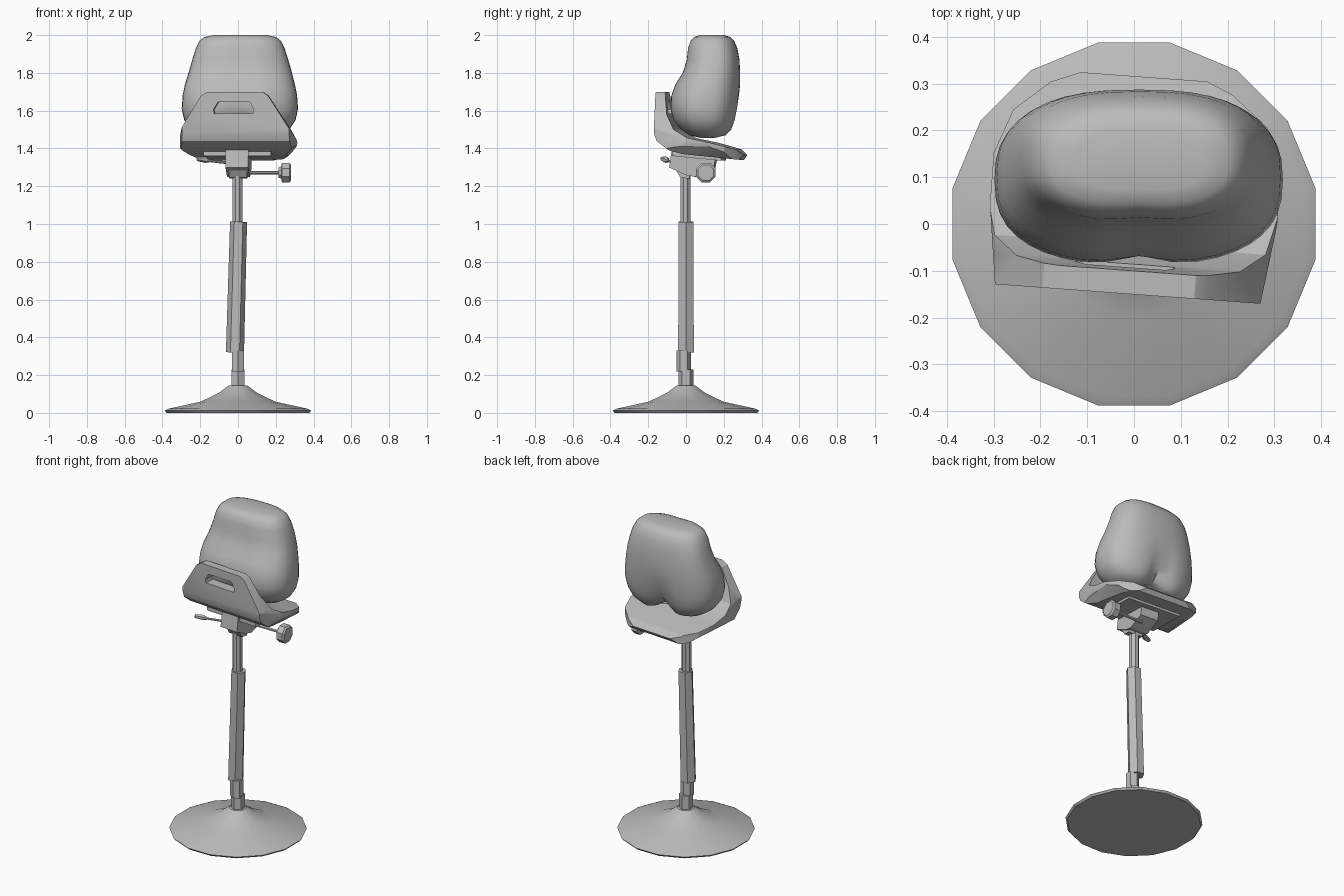
import bpy, bmesh
from math import sin, cos, pi, radians, copysign, exp
from mathutils import Vector, Matrix

if "Cube" in bpy.data.objects:
    bpy.data.objects.remove(bpy.data.objects["Cube"])

grey = bpy.data.materials.new("light grey")
grey.use_nodes = True
grey.diffuse_color = (0.5, 0.5, 0.5, 1)
grey.node_tree.nodes["Principled BSDF"].inputs["Base Color"].default_value = (0.5, 0.5, 0.5, 1)


def finish(bm, name, smooth=None):
    bmesh.ops.recalc_face_normals(bm, faces=bm.faces)
    mesh = bpy.data.meshes.new(name)
    bm.to_mesh(mesh)
    bm.free()
    obj = bpy.data.objects.new(name, mesh)
    bpy.context.collection.objects.link(obj)
    mesh.materials.append(grey)
    if smooth:
        activate(obj)
        bpy.ops.object.shade_smooth_by_angle(angle=radians(smooth))
    return obj


def activate(obj):
    bpy.ops.object.select_all(action='DESELECT')
    obj.select_set(True)
    bpy.context.view_layer.objects.active = obj


def loft(name, rings, smooth=None):
    """Skin a stack of equal-length rings and cap both ends."""
    bm = bmesh.new()
    loops = [[bm.verts.new(p) for p in ring] for ring in rings]
    n = len(loops[0])
    for a, b in zip(loops, loops[1:]):
        for i in range(n):
            bm.faces.new((a[i], a[(i + 1) % n], b[(i + 1) % n], b[i]))
    bm.faces.new(loops[0])
    bm.faces.new(loops[-1])
    return finish(bm, name, smooth)


def prism(name, points, axis, lo, hi):
    """Extrude a 2D profile along axis x, y or z."""
    def place(p, d):
        return {'x': (d, p[0], p[1]), 'y': (p[0], d, p[1]), 'z': (p[0], p[1], d)}[axis]
    return loft(name, [[place(p, d) for p in points] for d in (lo, hi)])


def tube(name, stations, sides=8, smooth=None):
    """Rings of (centre, radius) running along the line between the end centres."""
    d = Vector(stations[-1][0]) - Vector(stations[0][0])
    turn = d.to_track_quat('Z', 'Y')
    rings = []
    for c, r in stations:
        rings.append([Vector(c) + turn @ Vector((r * cos(2 * pi * (i + .5) / sides),
                      r * sin(2 * pi * (i + .5) / sides), 0)) for i in range(sides)])
    return loft(name, rings, smooth)


def combine(obj, cutter, operation):
    mod = obj.modifiers.new("cut", 'BOOLEAN')
    mod.object, mod.operation, mod.solver = cutter, operation, 'EXACT'
    activate(obj)
    bpy.ops.object.modifier_apply(modifier=mod.name)
    bpy.data.objects.remove(cutter)


# Flared foot
tube("base", [((0, 0, 0), .385), ((0, 0, .012), .395), ((0, 0, .022), .375), ((0, 0, .06), .2),
              ((0, 0, .105), .105), ((0, 0, .145), .05)], 16, 30)

# Telescopic column
tube("column_socket", [((0, 0, .14), .04), ((0, 0, .23), .04)], 6)
tube("column_collar", [((0, -.012, .22), .038), ((0, -.012, .33), .038)], 6)
tube("column_sleeve", [((-.016, 0, .32), .048), ((.003, 0, 1.012), .045)], 6)
tube("column_piston", [((-.002, -.003, 1.0), .029), ((-.002, -.003, 1.3), .029)], 8)

# Moulded seat shell: side profile trimmed by plan and front outlines
yaw = Matrix.Rotation(radians(-4.2), 4, 'Z')
shell = prism("seat_shell", [(-.15, 1.70), (-.10, 1.70), (-.085, 1.58), (-.045, 1.50), (.03, 1.455),
              (.15, 1.43), (.28, 1.395), (.315, 1.365), (.295, 1.34), (0, 1.37), (-.07, 1.39),
              (-.135, 1.44), (-.15, 1.48)], 'x', -.5, .5)
plan = prism("plan_cutter", [(-.28, -.2), (.275, -.2), (.305, .02), (.305, .13), (.27, .225), (.19, .29),
             (.1, .33), (-.1, .33), (-.2, .29), (-.275, .225), (-.31, .13), (-.31, .02)], 'z', 1, 2)
combine(shell, plan, 'INTERSECT')
front = prism("front_cutter", [(-.15, 1.70), (.14, 1.70), (.17, 1.68), (.285, 1.50), (.31, 1.44),
              (.30, 1.41), (.25, 1.36), (.2, 1.33), (-.2, 1.33), (-.25, 1.36), (-.305, 1.40),
              (-.32, 1.44), (-.295, 1.50), (-.185, 1.68)], 'y', -1, 1)
combine(shell, front, 'INTERSECT')
slot = prism("slot_cutter", [(-.115, 1.585), (.09, 1.585), (.095, 1.605), (.075, 1.645),
             (-.095, 1.645), (-.12, 1.605)], 'y', -.3, -.05)
combine(shell, slot, 'DIFFERENCE')
shell.matrix_world = yaw
activate(shell)
bpy.ops.object.shade_smooth_by_angle(angle=radians(25))

# Thick two-lobed back cushion: (height, centre x, half width, front y, back y)
sections = [(1.455, .01, .13, .05, .18), (1.468, .01, .21, .01, .22), (1.50, .01, .262, -.035, .247),
            (1.55, .01, .295, -.072, .265), (1.61, .01, .308, -.088, .277), (1.68, .01, .303, -.083, .284),
            (1.74, .01, .291, -.06, .287), (1.80, .012, .274, -.022, .287), (1.87, .012, .254, .0, .283),
            (1.93, .012, .235, .006, .272), (1.97, .012, .215, .02, .255), (1.99, .012, .19, .04, .235),
            (2.0, .014, .14, .07, .2)]
rings = []
for z, cx, hw, y0, y1 in sections:
    ring = []
    for i in range(40):
        c, s = cos(2 * pi * i / 40), sin(2 * pi * i / 40)
        x = hw * copysign(abs(c) ** .78, c)
        y = (y1 - y0) / 2 * copysign(abs(s) ** .78, s)
        cleft = exp(-(x / .06) ** 2)
        low = max(0, min(1, (1.72 - z) / .25))
        y *= 1 - cleft * (.32 * low if s > 0 else .06 + .12 * low)
        lift = .05 * cleft * low ** 2
        ring.append((cx + x, (y0 + y1) / 2 + y, z + lift))
    rings.append(ring)
loft("back_cushion", rings, 50)

# Tilt mechanism under the seat
prism("tilt_housing", [(-.07, 1.40), (-.085, 1.30), (.0, 1.26), (.05, 1.25), (.15, 1.29), (.17, 1.39)],
      'x', -.06, .06).matrix_world = yaw
prism("mounting_plate", [(-.06, 1.385), (.2, 1.36), (.2, 1.335), (-.06, 1.36)],
      'x', -.18, .18).matrix_world = yaw
prism("housing_front_block", [(-.065, 1.31), (-.025, 1.245), (.02, 1.24), (.03, 1.31)],
      'x', -.045, .05).matrix_world = yaw

# Adjusting knob on its rod
tube("knob_rod", [((.03, .105, 1.272), .009), ((.235, .105, 1.272), .009)], 6)
tube("adjusting_knob", [((.215, .105, 1.272), .03), ((.23, .105, 1.272), .035), ((.232, .105, 1.272), .056),
                        ((.272, .105, 1.272), .056), ((.28, .105, 1.272), .045)], 8)

# Release lever
tube("release_lever", [((-.02, -.03, 1.32), .008), ((-.16, -.10, 1.336), .007)], 6)
tube("lever_grip", [((-.15, -.095, 1.335), .008), ((-.17, -.105, 1.34), .017), ((-.215, -.125, 1.345), .012)], 6)
